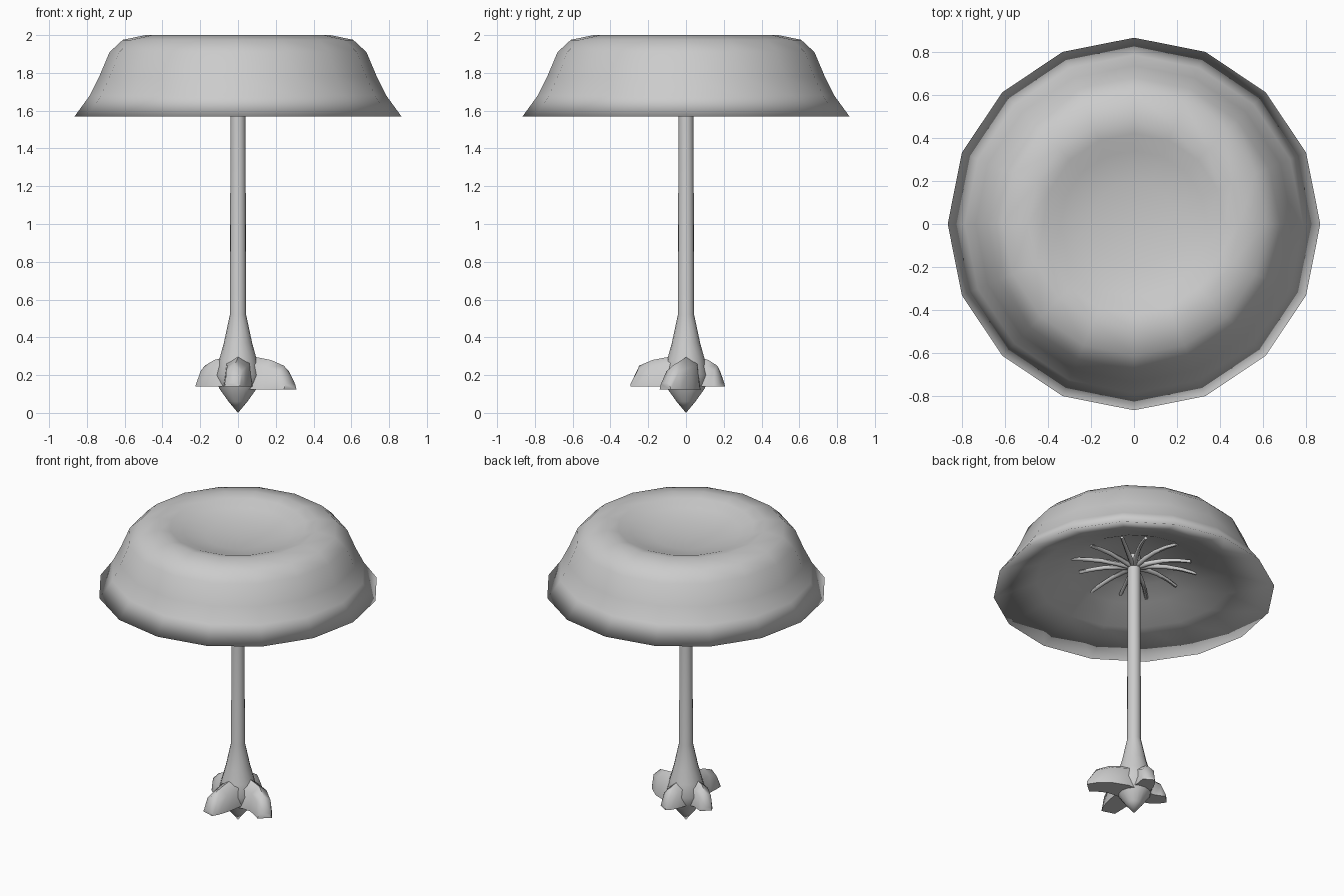
import bpy, bmesh, math
from mathutils import Vector, Matrix

old = bpy.data.objects.get("Cube")
if old:
    bpy.data.objects.remove(old, do_unlink=True)

grey = bpy.data.materials.new("plain grey")
grey.use_nodes = True
grey.diffuse_color = (0.6, 0.6, 0.6, 1)
grey.node_tree.nodes["Principled BSDF"].inputs["Base Color"].default_value = (0.6, 0.6, 0.6, 1)


def finish(name, bm, angle):
    bmesh.ops.remove_doubles(bm, verts=bm.verts, dist=0.0001)
    bmesh.ops.recalc_face_normals(bm, faces=bm.faces)
    mesh = bpy.data.meshes.new(name)
    bm.to_mesh(mesh)
    bm.free()
    mesh.materials.append(grey)
    obj = bpy.data.objects.new(name, mesh)
    bpy.context.collection.objects.link(obj)
    bpy.ops.object.select_all(action='DESELECT')
    obj.select_set(True)
    bpy.context.view_layer.objects.active = obj
    bpy.ops.object.shade_smooth_by_angle(angle=math.radians(angle))


def lathe(name, profile, sides, angle):
    bm = bmesh.new()
    verts = [bm.verts.new((r, 0, z)) for r, z in profile]
    edges = [bm.edges.new(pair) for pair in zip(verts, verts[1:])]
    bmesh.ops.spin(bm, geom=verts + edges, cent=(0, 0, 0), axis=(0, 0, 1),
                   angle=math.tau, steps=sides, use_merge=True)
    finish(name, bm, angle)


def loft(name, rings, angle):
    bm = bmesh.new()
    loops = [[bm.verts.new(p) for p in ring] for ring in rings]
    for a, b in zip(loops, loops[1:]):
        for i in range(len(a)):
            j = (i + 1) % len(a)
            bm.faces.new((a[i], a[j], b[j], b[i]))
    bm.faces.new(loops[0])
    bm.faces.new(loops[-1])
    finish(name, bm, angle)


# Softly dished cap: upper surface, then the shallow underside with a pocket
cap_top = [(0, 1.915), (0.2, 1.925), (0.34, 1.955), (0.42, 1.985), (0.49, 2.0),
           (0.61, 1.975), (0.68, 1.91), (0.735, 1.78), (0.785, 1.68), (0.865, 1.57)]
cap_underside = [(0.6, 1.66), (0.42, 1.73), (0.3, 1.79), (0.15, 1.815), (0, 1.82)]
lathe("cap", cap_top + cap_underside, 16, 180)

# Stem with flared foot and pointed bottom
lathe("stem", [(0, 1.83), (0.039, 1.83), (0.043, 0.52), (0.075, 0.37), (0.1, 0.28),
               (0.12, 0.2), (0.1, 0.13), (0.05, 0.06), (0, 0)], 16, 60)

# Blunt root lobes around the foot: distance, share of curl, half width, top
path = [(0.02, 0, 0.08, 0.33), (0.1, 0, 0.075, 0.295), (0.18, 0.2, 0.065, 0.28),
        (0.25, 0.65, 0.055, 0.25), (0.285, 1, 0.045, 0.16)]


def root_lobe(name, turn, scale, curl, bottom):
    rot = Matrix.Rotation(math.radians(turn), 3, 'Z')
    spine = [Vector((r * scale, -share * curl, 0)) for r, share, w, top in path]
    rings = []
    for i, (r, share, w, top) in enumerate(path):
        along = (spine[min(i + 1, len(path) - 1)] - spine[max(i - 1, 0)]).normalized()
        side = Vector((-along.y, along.x, 0)) * w * (0.5 + scale / 2)
        shoulder = bottom + (top - bottom) * 0.75
        section = [(-1, bottom), (-0.8, shoulder), (0, top), (0.8, shoulder), (1, bottom)]
        rings.append([rot @ (spine[i] + side * k + Vector((0, 0, z))) for k, z in section])
    loft(name, rings, 60)


for name, turn, scale, curl, bottom in (("left_root", 0, 0.97, 0.11, 0.125),
                                        ("front_root", -90, 0.99, 0.03, 0.14),
                                        ("right_root", 180, 0.7, 0.07, 0.14),
                                        ("back_root", 90, 0.66, 0.04, 0.14)):
    root_lobe(name, turn, scale, curl, bottom)

# Thin spokes under the cap
SPOKES = 12
for n in range(SPOKES):
    rot = Matrix.Rotation(math.tau * (n + 0.15 * math.sin(n * 2)) / SPOKES, 3, 'Z')
    reach = 0.35 + 0.03 * math.sin(n * 3)
    rings = []
    for t in (0, 0.25, 0.5, 0.75, 1):
        radius = 0.017 - 0.006 * t
        center = Vector((0.02 + reach * t, 0.03 * t * t, 1.745 + 0.02 * math.sin(math.pi * t)))
        rings.append([rot @ (center + Vector((0, math.cos(a), math.sin(a))) * radius)
                      for a in (math.tau * k / 6 for k in range(6))])
    loft(f"spoke_{n + 1}", rings, 60)
